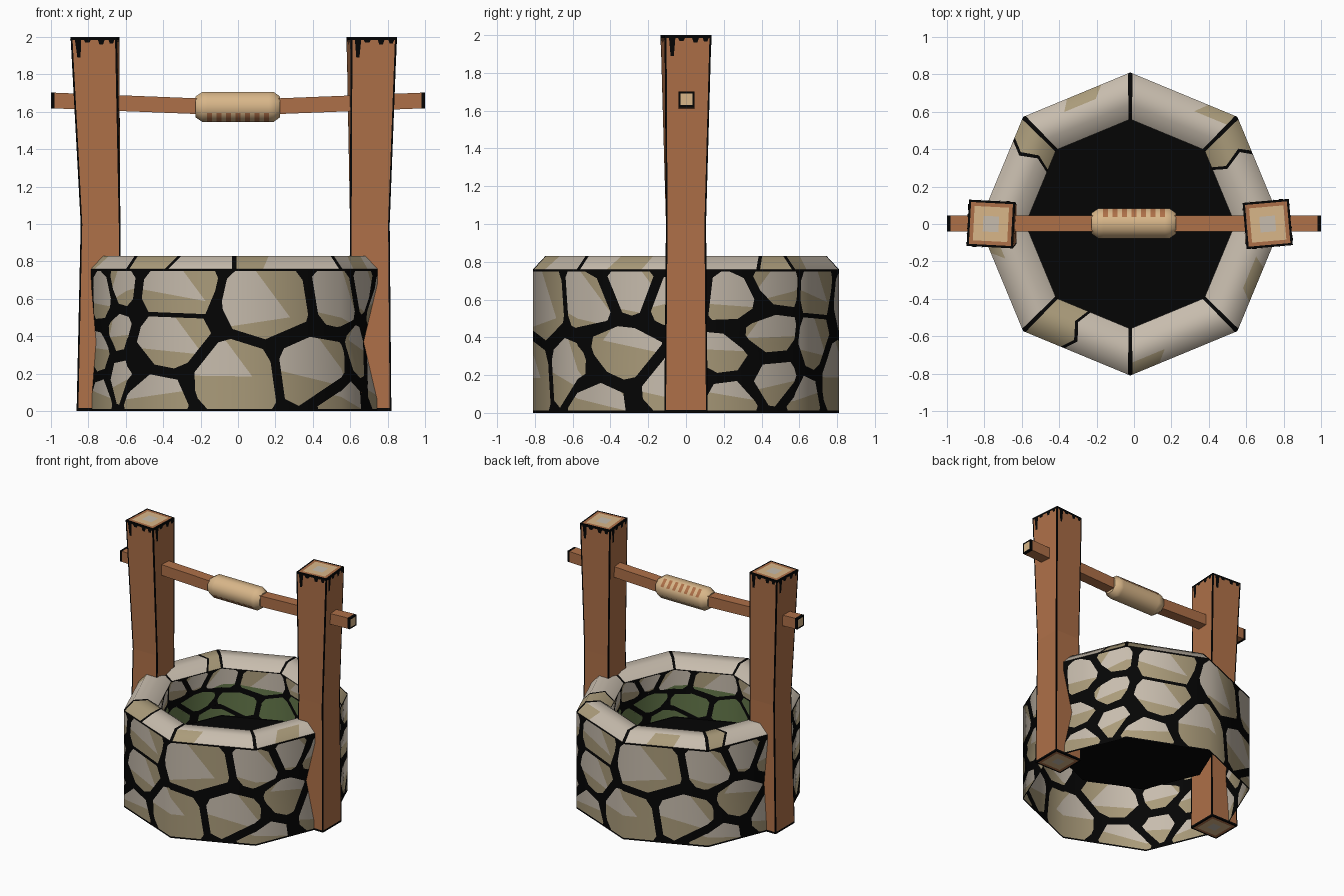
import bpy, bmesh, math, random
from mathutils import Vector

if "Cube" in bpy.data.objects:
    bpy.data.objects.remove(bpy.data.objects["Cube"])

random.seed(4)
CX = -0.02                      # centre of the well in x
SIDE = 0.62                     # length of one octagon side
FLOOR, FLOOR_R = 0.38, 0.59     # dark floor in the shaft
BLACK, STONE, TAN, MOSS, WOOD, ROPE = range(6)


def lin(c):
    return tuple((v / 255 / 12.92) if v < 10 else ((v / 255 + 0.055) / 1.055) ** 2.4 for v in c) + (1,)


MATS = []
for name, rgb in [("black_mortar", (5, 5, 5)), ("pale_stone", (199, 188, 173)),
                  ("tan_stone", (170, 155, 122)), ("green_moss", (100, 120, 74)),
                  ("brown_wood", (174, 112, 72)), ("light_rope", (216, 182, 137))]:
    m = bpy.data.materials.new(name)
    m.diffuse_color = lin(rgb)
    m.use_nodes = True
    m.node_tree.nodes["Principled BSDF"].inputs["Base Color"].default_value = m.diffuse_color
    MATS.append(m)


def finish(bm, name, angle=None, radial=0):
    me = bpy.data.meshes.new(name)
    bm.to_mesh(me)
    bm.free()
    for m in MATS:
        me.materials.append(m)
    ob = bpy.data.objects.new(name, me)
    bpy.context.collection.objects.link(ob)
    if angle:
        bpy.ops.object.select_all(action='DESELECT')
        ob.select_set(True)
        bpy.context.view_layer.objects.active = ob
        bpy.ops.object.shade_smooth_by_angle(angle=math.radians(angle))
    if radial:                  # round shading on the octagon walls
        me.polygons.foreach_set("use_smooth", [True] * len(me.polygons))
        me.normals_split_custom_set_from_vertices(
            [(Vector((v.co.x - CX, v.co.y, 0)) * radial).normalized() for v in me.vertices])


def face(bm, pts, mat):
    f = bm.faces.new([bm.verts.new(p) for p in pts])
    f.material_index = mat
    return f


# ---- stone pattern: convex cells in (u, z), all made by half-plane clipping
def clip(poly, n, d):
    out = []
    for a, b in zip(poly, poly[1:] + poly[:1]):
        da, db = n.dot(a) - d, n.dot(b) - d
        if da <= 0:
            out.append(a)
        if da * db < 0:
            out.append(a.lerp(b, da / (da - db)))
    return out


def area(p):
    return 0.5 * abs(sum(a.x * b.y - a.y * b.x for a, b in zip(p, p[1:] + p[:1]))) if len(p) > 2 else 0


SEEDS = [Vector(s) for s in [
    (-0.40, 0.66), (0.22, 0.58), (-0.42, 0.37), (0.00, 0.18), (-0.52, 0.08), (0.50, 0.22), (0.66, 0.62),
    (0.90, 0.30), (0.92, 0.68), (1.20, 0.62), (1.16, 0.18), (1.50, 0.60), (1.78, 0.68),
    (1.72, 0.42), (1.45, 0.30), (1.50, 0.08), (1.76, 0.17), (0.70, 0.05)]]


def stone_pieces():
    pieces, period = [], 4 * SIDE
    shift = Vector((period, 0))
    near = [s + shift * k for s in SEEDS for k in (-1, 0, 1)]
    for s in SEEDS:
        rest = [Vector(p) for p in ((s.x - 1.2, 0), (s.x + 1.2, 0), (s.x + 1.2, 0.76), (s.x - 1.2, 0.76))]
        for o in near:          # wide stones: heights weigh more than widths
            if (o - s).length > 1e-4:
                n = Vector((o.x - s.x, 1.9 * (o.y - s.y)))
                rest = clip(rest, n, n.dot((o + s) / 2))
        mine = []

        def cut(poly, n, d, mat):
            mine.append((clip(poly, -n, -d), mat))
            return clip(poly, n, d)
        # mortar strips along each edge, then clipped corners
        for a, b in list(zip(rest, rest[1:] + rest[:1])):
            e = (b - a)
            if e.length < 1e-5:
                continue
            n = Vector((e.y, -e.x)).normalized()
            gap = 0.012 if abs(n.y) > 0.999 else random.uniform(0.022, 0.035)
            rest = cut(rest, n, n.dot(a) - gap, BLACK)
        c = sum(rest, Vector((0, 0))) / len(rest)
        for v in list(rest):
            n = (v - c).normalized()
            rest = cut(rest, n, n.dot(v) - 0.024, BLACK)
        # weathered tan lower part and corner patch
        n = Vector((random.uniform(-0.25, 0.25), -1)).normalized()
        rest = cut(rest, n, n.dot(c) + random.uniform(-0.01, 0.09), TAN)
        n = Vector((random.choice((-1, 1)), 0.8)).normalized()
        rest = cut(rest, n, n.dot(c) + random.uniform(0.09, 0.17), TAN)
        mine.append((rest, STONE))
        for k in (0, 1):
            pieces += [([p + shift * k for p in q], m) for q, m in mine if area(q) > 1e-6]
    return pieces


def octagon(k, r, z):
    a = math.radians(-90 + 45 * k)
    return Vector((CX + r * math.cos(a), r * math.sin(a), z))


PIECES = stone_pieces()
DENTS = {-2: 0.03, 2: 0.09, 6: 0.03}    # wall corners pushed in behind the posts


def stone_wall(name, inner):
    bm = bmesh.new()
    for poly, mat in PIECES:
        zc = sum(p.y for p in poly) / len(poly)
        if inner and mat and zc < 0.5:
            mat = MOSS
        face(bm, [(p.x, 0, p.y) for p in poly], mat)
    cuts = [((k * SIDE, 0, 0), (1, 0, 0)) for k in range(-3, 12)] + [((0, 0, 0.37), (0, 0, 1))]
    if not inner:
        cuts += [(((k + a) * SIDE, 0, 0.37), Vector((a / SIDE, 0, b / 0.38)).normalized())
                 for k in DENTS for a in (-1, 1) for b in (-1, 1)]
    for co, no in cuts:         # crease lines at the octagon corners and dents
        bmesh.ops.bisect_plane(bm, geom=bm.verts[:] + bm.edges[:] + bm.faces[:],
                               dist=1e-5, plane_co=co, plane_no=no)
    for v in bm.verts:
        u, z = v.co.x / SIDE, v.co.z
        k = math.floor(u)
        r = FLOOR_R + (0.56 - FLOOR_R) * z / 0.76 if inner else 0.81
        h = FLOOR + z * (0.77 - FLOOR) / 0.76 if inner else z
        v.co = octagon(k, r, h).lerp(octagon(k + 1, r, h), u - k)
        if not inner:
            for d, depth in DENTS.items():
                amount = depth * max(0, 1 - abs(z - 0.37) / 0.38 - abs(u - d))
                v.co.x -= amount if d == 2 else -amount
    if inner:
        bmesh.ops.reverse_faces(bm, faces=bm.faces[:])
    finish(bm, name, radial=-1 if inner else 1)


stone_wall("outer_wall", False)
stone_wall("inner_wall", True)

# ---- dark bottom of the shaft
bm = bmesh.new()
face(bm, [octagon(k, FLOOR_R, FLOOR) for k in range(8)], BLACK)
finish(bm, "shaft_floor")

# ---- rim: eight capstones, black joints, a few cracks, tan patches on the outer edge
PROFILE = [(0.81, 0.76), (0.745, 0.83), (0.64, 0.83), (0.56, 0.77)]
CRACKS = {2: 0.68, 5: 0.22, 7: 0.38}
bm = bmesh.new()
for k in range(8):
    c = CRACKS.get(k)
    ts = [0, 0.022, 0.3, 0.62, 0.978, 1] if c is None else [0, 0.022, c, c + 0.035, 0.978, 1]
    cols = [BLACK, STONE, STONE, STONE, BLACK] if c is None else [BLACK, STONE, BLACK, STONE, BLACK]
    if c:
        cols[3 if c > 0.5 else 1] = TAN
    grid = []
    for j, (r, z) in enumerate(PROFILE):
        row = []
        for t in ts:
            skew = (0.05 if j % 2 else -0.03) if 0.03 < t < 0.97 else 0
            row.append(bm.verts.new(octagon(k, r, z).lerp(octagon(k + 1, r, z), t + skew)))
        grid.append(row)
    for j in range(3):
        for i, m in enumerate(cols):
            f = bm.faces.new((grid[j][i], grid[j][i + 1], grid[j + 1][i + 1], grid[j + 1][i]))
            f.material_index = TAN if (c is None and j == 0 and i == 1 + k % 3) else m
bmesh.ops.remove_doubles(bm, verts=bm.verts[:], dist=1e-5)
finish(bm, "stone_rim", angle=80)


def end_grain(bm, f, steps):
    for mat, width in steps:
        f.material_index = mat
        if width:
            bmesh.ops.inset_individual(bm, faces=[f], thickness=width, use_even_offset=True)


# ---- posts: tapered, slightly twisted, with black edges and worn tops
def post(name, levels, twist, chips):
    def at(side, t, z, off=0):
        i = 0 if z < 1 else 1
        (z0, c0, h0), (z1, c1, h1) = levels[i], levels[i + 1]
        f = (z - z0) / (z1 - z0)
        h, c = h0 + (h1 - h0) * f, c0 + (c1 - c0) * f
        a = math.radians(90 * side + twist * max(0, z - 1))
        x, y = h * (2 * t - 1), -h - off
        return Vector((c + x * math.cos(a) - y * math.sin(a), x * math.sin(a) + y * math.cos(a), z))
    bm = bmesh.new()
    zs, ts = [0, 0.015, 1, 1.985, 2], [0, 0.04, 0.96, 1]
    for s in range(4):
        for j in range(4):
            for i in range(3):
                face(bm, [at(s, ts[i], zs[j]), at(s, ts[i + 1], zs[j]), at(s, ts[i + 1], zs[j + 1]),
                          at(s, ts[i], zs[j + 1])], WOOD if i == 1 and j in (1, 2) else BLACK)
    caps = [face(bm, [at(s, 0, 2) for s in range(4)], WOOD),
            face(bm, [at(s, 0, 0) for s in (3, 2, 1, 0)], WOOD)]
    bmesh.ops.remove_doubles(bm, verts=bm.verts[:], dist=1e-5)
    bm.normal_update()
    for f in caps:
        end_grain(bm, f, [(BLACK, 0.012), (WOOD, 0.02), (ROPE, 0.05), (STONE, 0)])
    for s in range(4):          # dark chips hanging from the top edge
        for t, w, d in chips:
            face(bm, [at(s, t - w, 1.99, 0.003), at(s, t - w / 2, 2 - d, 0.003),
                      at(s, t + w / 2, 2 - d, 0.003), at(s, t + w, 1.99, 0.003)], BLACK)
    finish(bm, name)


CHIPS = [(0.16, 0.07, 0.11), (0.36, 0.09, 0.03), (0.66, 0.08, 0.04), (0.88, 0.07, 0.035)]
post("left_post", [(0, -0.745, 0.118), (1, -0.735, 0.106), (2, -0.765, 0.124)], -3, CHIPS)
post("right_post", [(0, 0.705, 0.115), (1, 0.705, 0.106), (2, 0.715, 0.124)], 5, CHIPS)


# ---- loft along x, used by the axle and the rope drum; colour(i, j) gives the material
def loft(name, stations, sides, colour, cap, angle=None):
    bm = bmesh.new()
    rings = []
    for x, z, r in stations:
        angs = [math.tau * (i + 0.5) / sides for i in range(sides)]
        rings.append([bm.verts.new((x, 0.003 + r * math.cos(a), z + r * math.sin(a))) for a in angs])
    for j, (a, b) in enumerate(zip(rings, rings[1:])):
        for i in range(sides):
            k = (i + 1) % sides
            bm.faces.new((a[i], a[k], b[k], b[i])).material_index = colour(i, j)
    caps = [bm.faces.new(rings[0]), bm.faces.new(rings[-1])]
    bmesh.ops.recalc_face_normals(bm, faces=bm.faces[:])
    bm.normal_update()
    for f in caps:
        end_grain(bm, f, cap)
    finish(bm, name, angle)


H = 0.042 * math.sqrt(2)
loft("axle", [(-1, 1.66, H), (-0.98, 1.66, H), (-0.22, 1.63, H), (0.22, 1.63, H), (0.98, 1.66, H), (1, 1.66, H)],
     4, lambda i, j: BLACK if j in (0, 4) else WOOD, [(BLACK, 0.011), (ROPE, 0)])
# rope drum: chamfered ends, brown gaps between the turns on two opposite faces
xs = [-0.19 + 0.38 * i / 15 for i in range(16)]
loft("rope_drum", [(-0.228, 1.626, 0.06)] + [(x, 1.626, 0.087) for x in xs] + [(0.225, 1.626, 0.06)],
     8, lambda i, j: WOOD if i in (0, 4) and j % 2 == 0 and 0 < j < 16 else ROPE, [(ROPE, 0)], 50)
